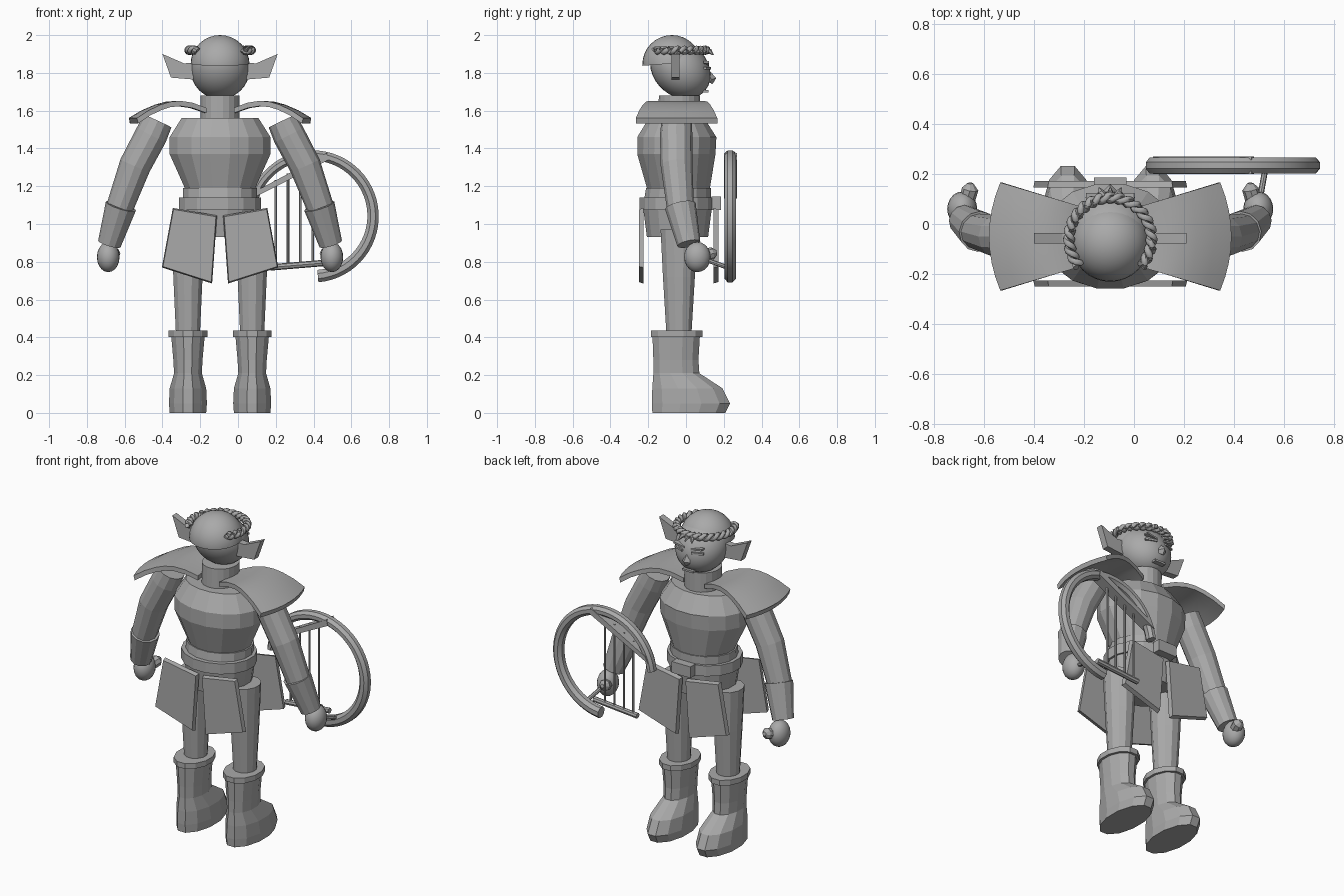
import bpy, bmesh, math
from mathutils import Vector, Matrix

if "Cube" in bpy.data.objects:
    bpy.data.objects.remove(bpy.data.objects["Cube"])

CX, CY = -0.095, -0.05          # body axis
GREY = bpy.data.materials.new("plain grey")
GREY.diffuse_color = (0.4, 0.4, 0.4, 1)
GREY.use_nodes = True
GREY.node_tree.nodes["Principled BSDF"].inputs["Base Color"].default_value = GREY.diffuse_color


def finish(name, bm, smooth=None):
    bmesh.ops.recalc_face_normals(bm, faces=bm.faces[:])
    me = bpy.data.meshes.new(name)
    bm.to_mesh(me)
    bm.free()
    me.materials.append(GREY)
    ob = bpy.data.objects.new(name, me)
    bpy.context.collection.objects.link(ob)
    if smooth:
        bpy.ops.object.select_all(action='DESELECT')
        ob.select_set(True)
        bpy.context.view_layer.objects.active = ob
        bpy.ops.object.shade_smooth_by_angle(angle=math.radians(smooth))
    return ob


def skin(name, rings, smooth=None):
    """Join equal rings of points into a closed skin."""
    bm = bmesh.new()
    vs = [[bm.verts.new(p) for p in r] for r in rings]
    n = len(vs[0])
    for a, b in zip(vs, vs[1:]):
        for i in range(n):
            bm.faces.new((a[i], a[(i + 1) % n], b[(i + 1) % n], b[i]))
    bm.faces.new(vs[0])
    bm.faces.new(vs[-1])
    return finish(name, bm, smooth)


def stack(name, x, levels, n=12):
    """Levels are (z, half width, back y, front y)."""
    rings = []
    for z, hx, y0, y1 in levels:
        rings.append([(x + hx * math.cos(math.tau * (i + .5) / n),
                       (y0 + y1) / 2 + (y1 - y0) / 2 * math.sin(math.tau * (i + .5) / n), z)
                      for i in range(n)])
    return skin(name, rings)


def tube(name, pts, radii, n=10, smooth=None):
    pts = [Vector(p) for p in pts]
    rings = []
    for i, p in enumerate(pts):
        d = (pts[min(i + 1, len(pts) - 1)] - pts[max(i - 1, 0)]).normalized()
        ref = Vector((0, 1, 0)) if abs(d.y) < .8 else Vector((0, 0, 1))
        u = d.cross(ref).normalized()
        v = d.cross(u)
        rings.append([p + radii[i] * (u * math.cos(math.tau * k / n) + v * math.sin(math.tau * k / n))
                      for k in range(n)])
    return skin(name, rings, smooth)


def ball(name, c, r, shear=0, cut=None, seg=32):
    bm = bmesh.new()
    bmesh.ops.create_uvsphere(bm, u_segments=seg, v_segments=seg // 2, radius=1)
    for v in bm.verts:
        o = Vector((v.co.x * r[0], v.co.y * r[1], v.co.z * r[2]))
        v.co = Vector(c) + o + Vector((0, -shear * o.z, 0))
    if cut:
        geo = bm.verts[:] + bm.edges[:] + bm.faces[:]
        res = bmesh.ops.bisect_plane(bm, geom=geo, plane_co=cut[0], plane_no=cut[1], clear_inner=True)
        bmesh.ops.contextual_create(bm, geom=[e for e in res['geom_cut'] if isinstance(e, bmesh.types.BMEdge)])
    return finish(name, bm, 40)


def box(name, c, size, rot=0, axis='Y'):
    bm = bmesh.new()
    bmesh.ops.create_cube(bm, size=1, matrix=Matrix.Translation(c) @ Matrix.Rotation(rot, 4, axis)
                          @ Matrix.Diagonal((*size, 1)))
    return finish(name, bm)


# torso, waist, belt, pelvis, neck
stack("torso", CX, [(1.19, .19, -.21, .13), (1.37, .272, -.262, .16), (1.46, .272, -.262, .165),
                    (1.56, .208, -.2, .1)], 16)
stack("waist", CX, [(1.13, .2, -.225, .135), (1.19, .2, -.215, .135)], 16)
stack("belt", CX, [(1.075, .222, -.25, .15), (1.14, .222, -.25, .15)], 16)
stack("pelvis", CX, [(.93, .19, -.21, .12), (1.08, .21, -.23, .14)], 16)
box("buckle", (CX, .16, 1.11), (.13, .05, .07))
stack("neck", CX, [(1.54, .105, -.15, .075), (1.68, .105, -.145, .075)], 20)

# head and hair cap
ball("head", (CX, -.03, 1.82), (.157, .157, .158), .2)
ball("hair_cap", (CX, -.075, 1.845), (.156, .156, .155), 0, ((CX, -.075, 1.85), (0, -.08, 1)))

# wreath of two twisted strands with front leaves
for k in range(2):
    path = []
    for i in range(131):
        a = math.radians(-40 + 2 * i)
        t = i * math.tau / 13 + k * math.pi
        r = .165 + .012 * math.cos(t)
        path.append((CX + r * math.cos(a), -.06 + r * math.sin(a), 1.92 + .012 * math.sin(t)))
    tube("wreath_strand", path, [.013] * len(path), 6, 60)
for dx in (-.045, 0, .045):
    tube("wreath_leaf", [(CX + dx * .3, .1, 1.925), (CX + dx * .8, .125, 1.915), (CX + dx, .145, 1.895)],
         [.008, .014, .003], 6)

# face
tube("nose", [(CX, .105, 1.82), (CX, .135, 1.765), (CX, .125, 1.75)], [.01, .026, .018], 4)
box("mouth", (CX, .105, 1.703), (.075, .03, .012))


def fan(name, s):
    """Curved shoulder plate that widens outward."""
    prof = [(.08, 1.615), (.16, 1.642), (.23, 1.652), (.29, 1.647), (.345, 1.632), (.415, 1.602), (.485, 1.56)]
    rings = []
    for d, z in prof:
        loop = []
        for drop, order in ((0, range(-4, 5)), (.028, range(4, -5, -1))):
            for j in order:
                t = j / 4
                x = d - .045 * t * t * d / .485 - drop * .9 * max(0, d - .2)
                loop.append((CX + s * x, CY + t * (.085 + .27 * d), z - drop))
        rings.append(loop)
    skin(name, rings, 25)


for s in (-1, 1):
    X = lambda d: CX + s * d
    # face sides and ears
    box("eye", (X(.062), .108, 1.825), (.07, .025, .012), s * -.35, 'Z')
    box("brow", (X(.06), .108, 1.85), (.075, .03, .01), s * -.18)
    ear = [(.14, 1.855), (.19, 1.85), (.305, 1.9), (.26, 1.775), (.14, 1.765)]
    skin("ear", [[(X(d), y, z) for d, z in ear] for y in (-.077, -.035)])
    fan("shoulder_plate", s)

    # arms, bracers, hands, thumbs
    tube("arm", [(X(.33), -.05, 1.545), (X(.365), -.052, 1.47), (X(.45), -.05, 1.31), (X(.53), -.03, 1.09)],
         [.08, .086, .084, .072], 12)
    tube("bracer", [(X(.525), -.03, 1.095), (X(.586), .015, .895)], [.083, .062], 12)
    ball("hand", (X(.592), .06, .825), (.06, .07, .08), seg=20)
    tube("thumb", [(X(.575), .09, .83), (X(.56), .14, .845), (X(.56), .163, .85)], [.033, .033, .012], 8)

    # legs and boots
    stack("leg", X(.17), [(.4, .065, -.105, .03), (.72, .08, -.125, .05), (.97, .09, -.138, .06)])
    stack("boot", X(.17), [(0, .1, -.185, .215), (.05, .104, -.188, .24), (.13, .1, -.185, .2),
                           (.21, .076, -.177, .075), (.28, .08, -.177, .07), (.41, .092, -.182, .078)])
    stack("boot_cuff", X(.17), [(.402, .106, -.19, .092), (.435, .106, -.19, .092)])

    # skirt plates, back and front
    plate = [(.016, 1.045), (.25, 1.085), (.308, .77), (.042, .685)]
    for label, ya, yb in (("back", -.225, -.25), ("front", .145, .172)):
        skin(label + "_skirt_plate", [[(X(.162 + (d - .162) * k), y, .89 + (z - .89) * k)
                                      for d, z in plate] for y, k in ((ya, 1), (yb, .96))])

# lyre ring with an eight-sided section
LX, LY, LZ = .395, .234, 1.04
rings = []
for i in range(45):
    a = math.radians(-85 + 258 * i / 44)
    w = .033 - .009 * i / 44
    ring = []
    for k in range(8):
        b = math.tau * (k + .5) / 8
        r = .35 - w + w * 1.08 * math.cos(b)
        ring.append((LX + r * math.cos(a), LY + .034 * math.sin(b), LZ + r * math.sin(a)))
    rings.append(ring)
skin("lyre_ring", rings, 30)

# lyre crossbar, strings, foot bar and grip
ends = [(.075, 1.135), (.095, 1.175), (.47, 1.375), (.48, 1.34)]
skin("lyre_crossbar", [[(x, y, z) for x, z in ends] for y in (LY - .034, LY + .036)])
for x in (.2, .265, .33, .395):
    tube("lyre_string", [(x, LY, .785), (x, LY, 1.18 + (x - .1) * .53)], [.007] * 2, 6)
tube("lyre_foot_bar", [(.17, LY, .77), (.47, LY, .795)], [.017] * 2, 8)
tube("lyre_grip", [(.5, .08, .82), (.525, .22, .77)], [.012] * 2, 8)
